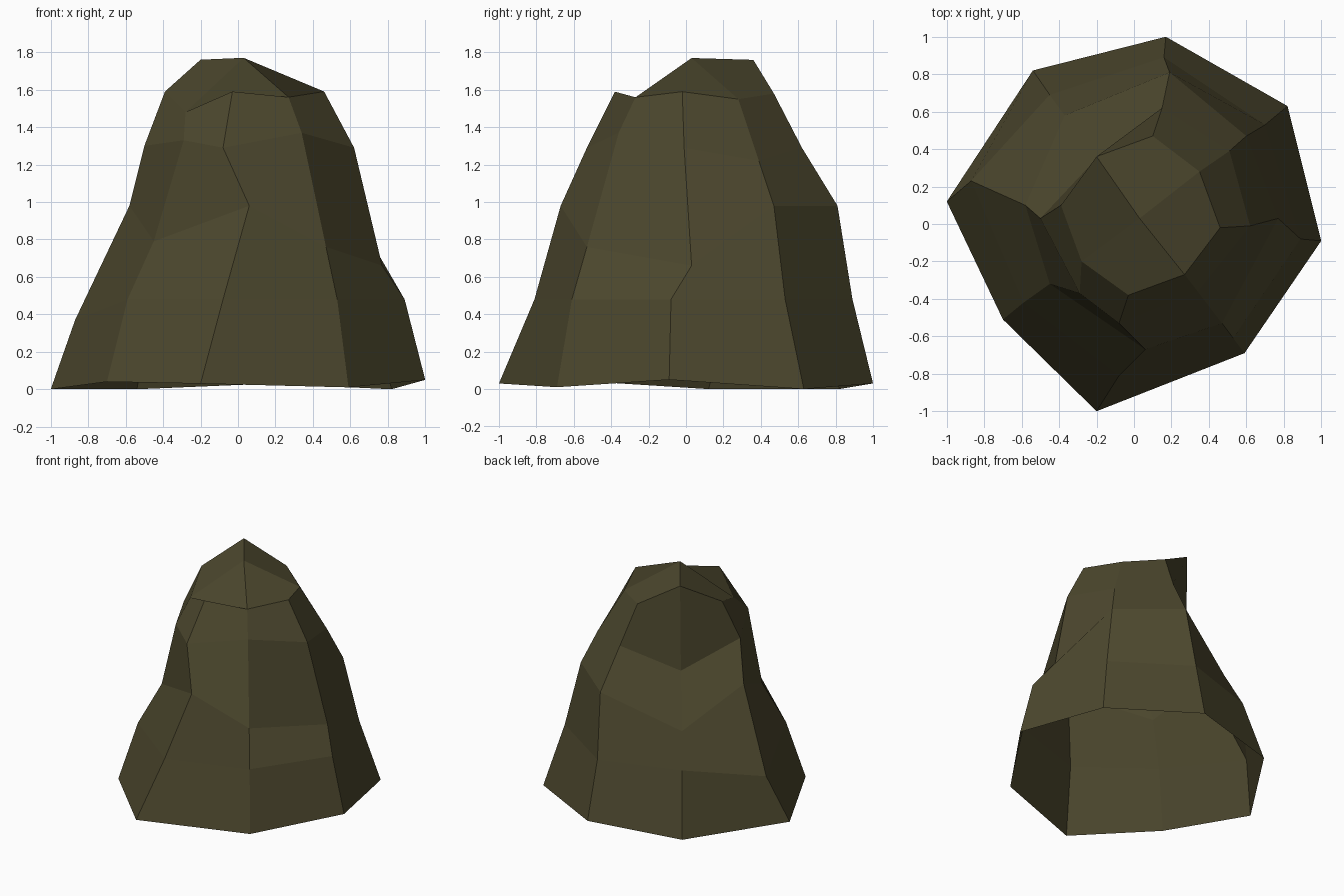
import bpy, bmesh


def make_material(name, rgb):
    m = bpy.data.materials.new(name)
    m.diffuse_color = (*rgb, 1.0)
    return m


# Eight ribs around the boulder, each a profile from ground to rim
RIBS = [
    [(1.00, -.09, .05), (.89, -.08, .48), (.77, .03, .66), (.62, -.01, 1.29), (.46, -.02, 1.59)],
    [(.82, .63, .00), (.70, .53, .48), (.60, .47, .98), (.51, .39, 1.22), (.35, .28, 1.55)],
    [(.17, 1.00, .03), (.16, .89, .48), (.19, .81, .98), (.15, .62, 1.29), (.10, .47, 1.58)],
    [(-.54, .82, .00), (-.45, .69, .48), (-.37, .58, .73), (-.20, .35, 1.08), (-.20, .36, 1.76)],
    [(-1.00, .12, .00), (-.87, .23, .37), (-.58, .10, .98), (-.50, .03, 1.30), (-.39, .10, 1.59)],
    [(-.70, -.51, .04), (-.59, -.42, .48), (-.45, -.32, .79), (-.29, -.37, 1.33), (-.28, -.20, 1.48)],
    [(-.20, -1.00, .03), (-.08, -.81, .48), (.06, -.67, .98), (-.08, -.53, 1.29), (-.03, -.38, 1.59)],
    [(.59, -.69, .01), (.53, -.61, .48), (.47, -.53, .76), (.34, -.36, 1.37), (.27, -.27, 1.56)],
]
PEAK = (.03, .03, 1.77)

bm = bmesh.new()
ribs = [[bm.verts.new(p) for p in rib] for rib in RIBS]
peak = bm.verts.new(PEAK)

# side faces between neighbouring ribs; the underside stays open
for i, a in enumerate(ribs):
    b = ribs[(i + 1) % 8]
    for k in range(len(a) - 1):
        bm.faces.new((a[k], b[k], b[k + 1], a[k + 1]))

# cap of four quads meeting at the peak
for i in (1, 3, 5, 7):
    rim = [ribs[(i + j) % 8][-1] for j in range(3)]
    # the first corner sets the fold line: right side folds at the peak
    bm.faces.new([peak] + rim if i in (1, 7) else rim + [peak])

mesh = bpy.data.meshes.new("boulder")
bm.to_mesh(mesh)
bm.free()
mesh.materials.append(make_material("olive stone", (.073, .064, .027)))
boulder = bpy.data.objects.new("boulder", mesh)
bpy.context.scene.collection.objects.link(boulder)
